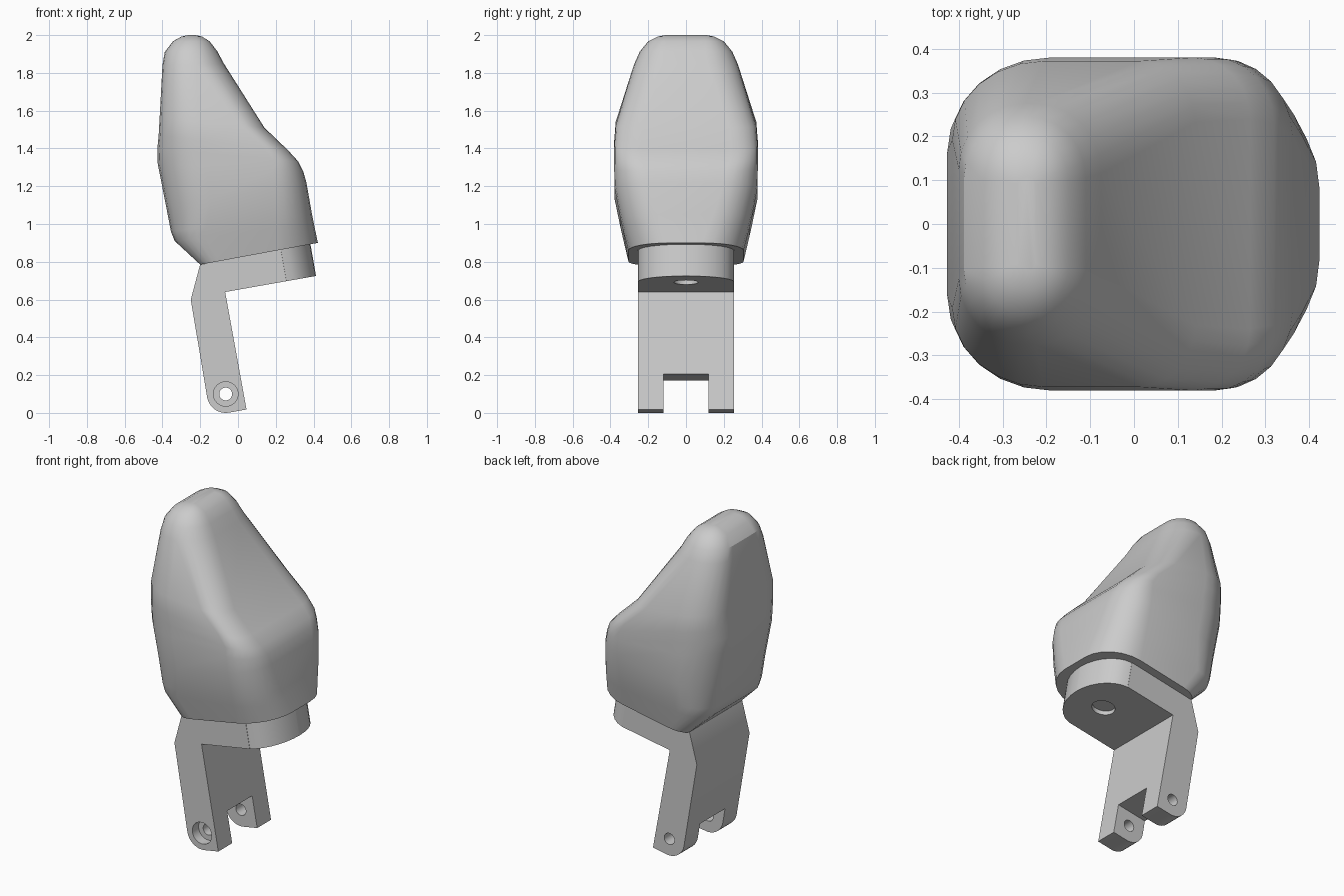
import bpy, bmesh
from math import sin, cos, pi, radians
from mathutils import Matrix, Vector

if "Cube" in bpy.data.objects:
    bpy.data.objects.remove(bpy.data.objects["Cube"])

TILT = radians(10)
TILT_MATRIX = Matrix.Rotation(-TILT, 4, 'Y')
HALF = .253  # half depth of the bracket


def make_object(name, bm):
    bmesh.ops.recalc_face_normals(bm, faces=bm.faces[:])
    mesh = bpy.data.meshes.new(name)
    bm.to_mesh(mesh)
    bm.free()
    ob = bpy.data.objects.new(name, mesh)
    bpy.context.collection.objects.link(ob)
    return ob


def prism(name, points, extrude):
    bm = bmesh.new()
    face = bm.faces.new([bm.verts.new(p) for p in points])
    res = bmesh.ops.extrude_face_region(bm, geom=[face], use_keep_orig=True)
    verts = [g for g in res['geom'] if isinstance(g, bmesh.types.BMVert)]
    bmesh.ops.translate(bm, verts=verts, vec=extrude)
    return make_object(name, bm)


def cylinder(name, radius, depth, matrix):
    bm = bmesh.new()
    bmesh.ops.create_cone(bm, cap_ends=True, segments=32, radius1=radius,
                          radius2=radius, depth=depth, matrix=matrix)
    return make_object(name, bm)


def boolean(ob, cutter, operation='DIFFERENCE'):
    cutter.hide_render = True
    mod = ob.modifiers.new(cutter.name, 'BOOLEAN')
    mod.operation, mod.object, mod.solver = operation, cutter, 'EXACT'
    select(ob)
    bpy.ops.object.modifier_apply(modifier=mod.name)
    bpy.data.objects.remove(cutter)


def select(ob):
    bpy.ops.object.select_all(action='DESELECT')
    bpy.context.view_layer.objects.active = ob
    ob.select_set(True)


def smooth(ob, angle):
    select(ob)
    bpy.ops.object.shade_smooth_by_angle(angle=radians(angle))


# Shell: rounded-rectangle sections lofted between the left and right silhouettes
# left (x, z), right (x, z), half depth, left corner (x, y), right corner (x, y)
SECTIONS = [
    ((-.20, .785), (.423, .90), .305, (.10, .06), (.22, .22)),
    ((-.335, .91), (.402, 1.00), .335, (.16, .16), (.20, .21)),
    ((-.355, .96), (.392, 1.05), .347, (.19, .18), (.19, .20)),
    ((-.38, 1.09), (.362, 1.22), .378, (.24, .23), (.17, .18)),
    ((-.425, 1.32), (.345, 1.28), .38, (.25, .23), (.16, .17)),
    ((-.427, 1.40), (.32, 1.33), .38, (.25, .22), (.14, .15)),
    ((-.42, 1.47), (.265, 1.39), .38, (.23, .20), (.13, .14)),
    ((-.415, 1.56), (.14, 1.51), .372, (.21, .18), (.13, .14)),
    ((-.40, 1.84), (-.075, 1.85), .275, (.15, .15), (.15, .16)),
    ((-.388, 1.91), (-.11, 1.915), .245, (.13, .14), (.13, .14)),
    ((-.345, 1.967), (-.15, 1.967), .20, (.09, .10), (.09, .10)),
    ((-.30, 1.992), (-.19, 1.992), .15, (.05, .05), (.05, .05)),
    ((-.265, 2.0), (-.225, 2.0), .11, (.018, .02), (.018, .02)),
]


def section_points(left, right, half, lc, rc, seg=6):
    a, b = Vector((left[0], 0, left[1])), Vector((right[0], 0, right[1]))
    length, axis = (b - a).length, (b - a).normalized()
    pts = []
    for quad in range(4):
        on_right, sy = quad in (0, 3), 1 if quad < 2 else -1
        rx, ry = rc if on_right else lc
        cx = length - rx if on_right else rx
        for i in range(seg + 1):
            t = (quad + i / seg) * pi / 2
            p = a + axis * (cx + rx * cos(t))
            p.y = sy * (half - ry) + ry * sin(t)
            pts.append(p)
    return pts


bm = bmesh.new()
rings = [[bm.verts.new(p) for p in section_points(*s)] for s in SECTIONS]
for low, high in zip(rings, rings[1:]):
    for i in range(len(low)):
        j = (i + 1) % len(low)
        bm.faces.new((low[i], low[j], high[j], high[i]))
bm.faces.new(rings[0])
bm.faces.new(rings[-1])
smooth(make_object("shell", bm), 25)

# Bracket: side profile of leg and plate, with a rounded foot
PIVOT = (-.065, .10)
foot = [(PIVOT[0] + .1 * cos(radians(a)), PIVOT[1] + .1 * sin(radians(a)))
        for a in range(190, 281, 10)]
profile = [(.383, .897), (-.20, .787), (-.25, .60)] + foot + \
          [(.045, .018), (-.068, .64), (.413, .725)]
bracket = prism("bracket", [(x, -HALF, z) for x, z in profile], (0, 2 * HALF, 0))

# Curved outer end of the plate
arc = [(.355 + .178 * cos(radians(a)), HALF * sin(radians(a)))
       for a in range(-84, 85, 12)]
plan = [(-.6, -.3), (.355, -.3)] + arc + [(.355, .3), (-.6, .3)]
boolean(bracket, prism("plate_outline",
                       [TILT_MATRIX @ Vector((p, y, -.5)) for p, y in plan],
                       TILT_MATRIX @ Vector((0, 0, 2))), 'INTERSECT')

# Fork slot between the two ears
bm = bmesh.new()
bmesh.ops.create_cube(bm, size=1, matrix=TILT_MATRIX @ Matrix.Translation((0, 0, -.05))
                      @ Matrix.Diagonal((1, .24, .5, 1)))
boolean(bracket, make_object("fork_slot", bm))

# Pivot hole, its counterbore on the front ear, and the shallow plate hole
turn = Matrix.Rotation(pi / 2, 4, 'X')
boolean(bracket, cylinder("pivot_hole", .034, 1,
                          Matrix.Translation((PIVOT[0], 0, PIVOT[1])) @ turn))
boolean(bracket, cylinder("counterbore", .065, .12,
                          Matrix.Translation((PIVOT[0], -HALF, PIVOT[1])) @ turn))
boolean(bracket, cylinder("plate_hole", .065, .05,
                          Matrix.Translation((.22, 0, .692)) @ TILT_MATRIX))
smooth(bracket, 32)
